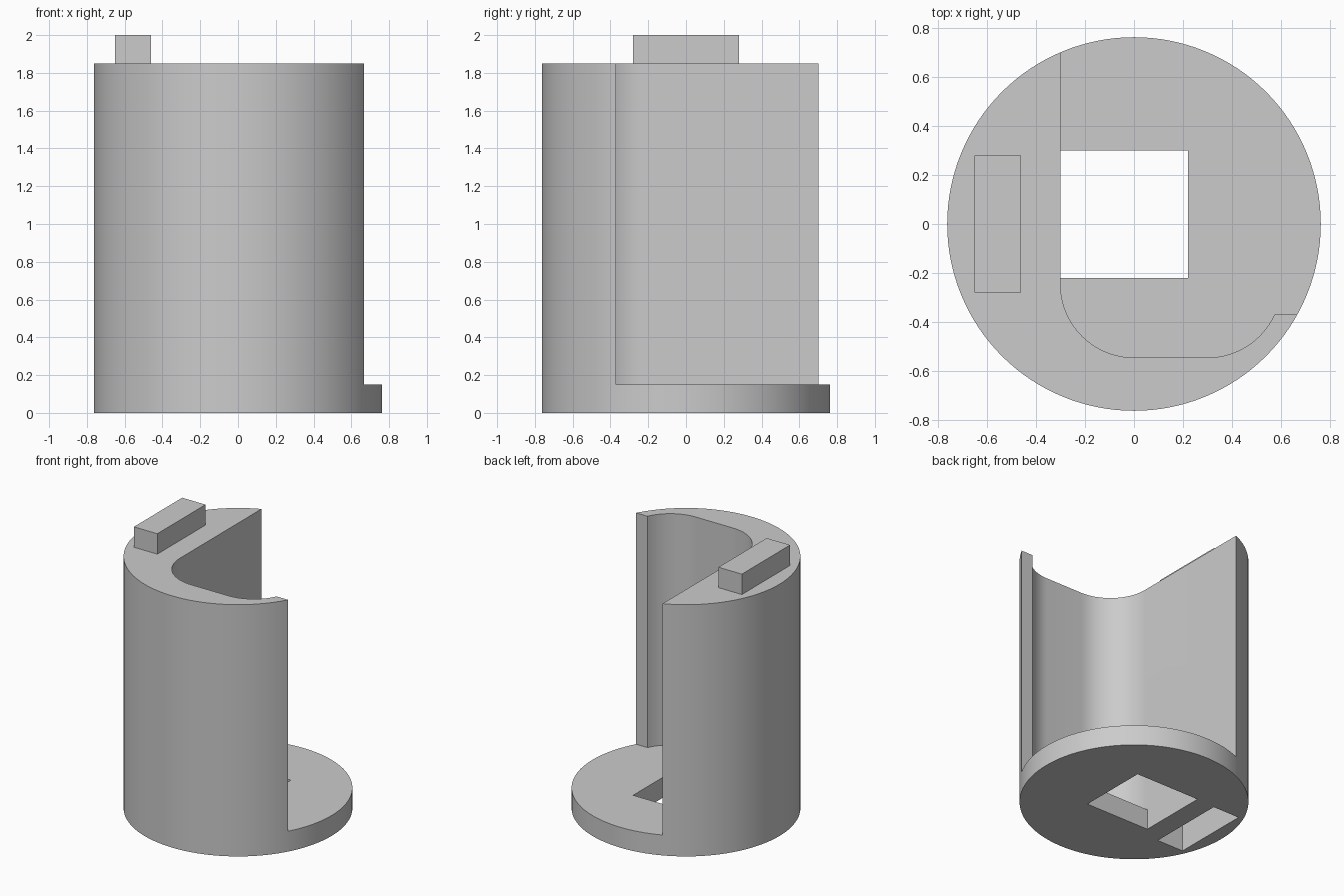
import bpy
import bmesh
from math import cos, sin, radians, asin, pi

cube = bpy.data.objects.get("Cube")
if cube:
    bpy.data.objects.remove(cube, do_unlink=True)

RADIUS, BASE_TOP, WALL_TOP, TOTAL = 0.762, 0.15, 1.85, 2.0

grey = bpy.data.materials.new("plain grey")
grey.use_nodes = True
colour = (0.6, 0.6, 0.6, 1)
grey.diffuse_color = colour
grey.node_tree.nodes["Principled BSDF"].inputs["Base Color"].default_value = colour


def arc(cx, cy, r, start, end, steps):
    """Points along an arc, angles in radians."""
    angles = [start + (end - start) * i / steps for i in range(steps + 1)]
    return [(cx + r * cos(a), cy + r * sin(a)) for a in angles]


def prism(name, outline, z0, z1):
    """Extrude a counter-clockwise outline from z0 up to z1."""
    bm = bmesh.new()
    face = bm.faces.new([bm.verts.new((x, y, z0)) for x, y in outline])
    top = bmesh.ops.extrude_face_region(bm, geom=[face])["geom"]
    verts = [v for v in top if isinstance(v, bmesh.types.BMVert)]
    bmesh.ops.translate(bm, verts=verts, vec=(0, 0, z1 - z0))
    bmesh.ops.recalc_face_normals(bm, faces=bm.faces)
    mesh = bpy.data.meshes.new(name)
    bm.to_mesh(mesh)
    bm.free()
    mesh.materials.append(grey)
    obj = bpy.data.objects.new(name, mesh)
    bpy.context.collection.objects.link(obj)
    return obj


def rectangle(x0, x1, y0, y1):
    return [(x0, y0), (x1, y0), (x1, y1), (x0, y1)]


def cut(target, cutter):
    """Subtract the cutter from the target, then discard it."""
    cutter.hide_render = True
    mod = target.modifiers.new("cut", "BOOLEAN")
    mod.operation = "DIFFERENCE"
    mod.solver = "EXACT"
    mod.object = cutter
    bpy.context.view_layer.objects.active = target
    bpy.ops.object.modifier_apply(modifier=mod.name)
    bpy.data.objects.remove(cutter, do_unlink=True)


# Round body
body = prism("round_body", arc(0, 0, RADIUS, 0, 2 * pi, 128)[:-1], 0, WALL_TOP)

# Open pocket with two rounded corners, leaving the base disc below
lip_y, corner_y, corner_r = -0.37, -0.245, 0.3
pocket = [(-0.3, 1)]
pocket += arc(0, corner_y, corner_r, pi, 1.5 * pi, 20)
pocket += arc(0.3, corner_y, corner_r, 1.5 * pi,
              2 * pi + asin((lip_y - corner_y) / corner_r), 16)
pocket += [(1, lip_y), (1, 1)]
cut(body, prism("pocket_cutter", pocket, BASE_TOP, TOTAL))

# Square hole through the base, and the blind slot under the tab
cut(body, prism("hole_cutter", rectangle(-0.3, 0.22, -0.22, 0.3), -0.1, 0.3))
cut(body, prism("slot_cutter", rectangle(-0.665, -0.45, -0.29, 0.29), -0.1, 0.2))

# Locating tab on the top rim
prism("top_tab", rectangle(-0.65, -0.46, -0.28, 0.28), WALL_TOP - 0.02, TOTAL)

bpy.ops.object.select_all(action="DESELECT")
body.select_set(True)
bpy.context.view_layer.objects.active = body
bpy.ops.object.shade_smooth_by_angle(angle=radians(25))
